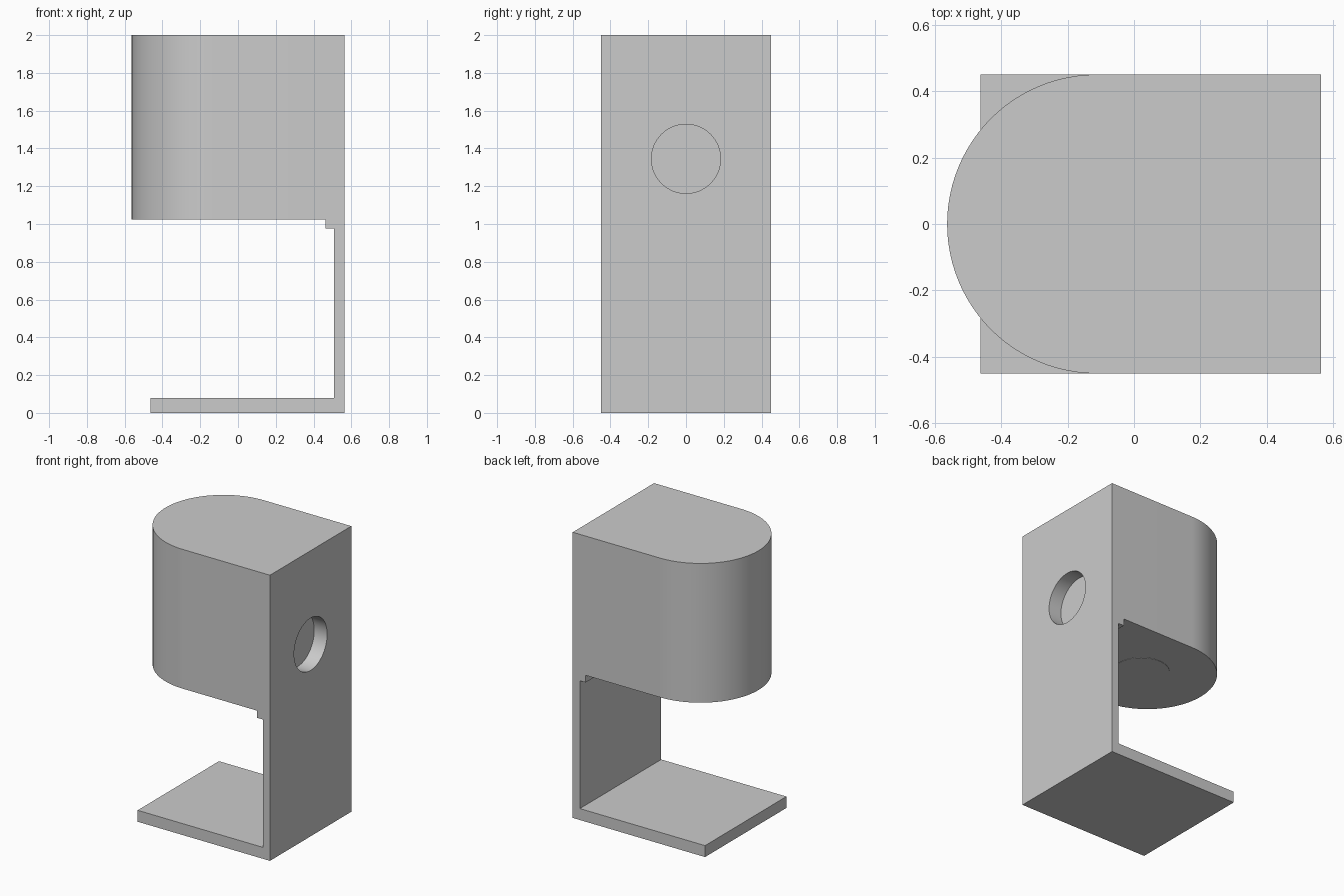
import bpy
import bmesh
from math import sin, cos, pi, radians
from mathutils import Vector

if "Cube" in bpy.data.objects:
    bpy.data.objects.remove(bpy.data.objects["Cube"])

HALF_X, HALF_Y, HEIGHT = 0.5625, 0.45, 2.0
HEAD_Z = 1.025       # underside of the rounded head
WALL_X = 0.4625      # inner face of the thick upper wall
HOLE_R = 0.183


def prism(name, points, direction):
    """Extrude a closed 3D outline along a direction into a solid."""
    bm = bmesh.new()
    face = bm.faces.new([bm.verts.new(p) for p in points])
    result = bmesh.ops.extrude_face_region(bm, geom=[face], use_keep_orig=True)
    verts = [v for v in result["geom"] if isinstance(v, bmesh.types.BMVert)]
    bmesh.ops.translate(bm, verts=verts, vec=Vector(direction))
    bmesh.ops.recalc_face_normals(bm, faces=bm.faces)
    mesh = bpy.data.meshes.new(name)
    bm.to_mesh(mesh)
    bm.free()
    obj = bpy.data.objects.new(name, mesh)
    bpy.context.collection.objects.link(obj)
    return obj


def circle(radius, start=0.0, sweep=2 * pi, steps=64, closed=True):
    count = steps if closed else steps + 1
    angles = [start + sweep * i / steps for i in range(count)]
    return [(radius * cos(a), radius * sin(a)) for a in angles]


def smooth(obj):
    bpy.ops.object.select_all(action='DESELECT')
    obj.select_set(True)
    bpy.context.view_layer.objects.active = obj
    bpy.ops.object.shade_smooth_by_angle(angle=radians(30))


def boolean(target, tool, operation):
    mod = target.modifiers.new(operation.title(), 'BOOLEAN')
    mod.operation = operation
    mod.solver = 'EXACT'
    mod.object = tool
    bpy.context.view_layer.objects.active = target
    bpy.ops.object.modifier_apply(modifier=mod.name)
    bpy.data.objects.remove(tool)


# Base, back wall and thicker upper wall: one side profile extruded across y
side = [(-0.4625, 0), (HALF_X, 0), (HALF_X, HEIGHT), (WALL_X, HEIGHT),
        (WALL_X, 0.975), (0.507, 0.975), (0.507, 0.08), (-0.4625, 0.08)]
housing = prism("housing", [(x, -HALF_Y, z) for x, z in side], (0, 2 * HALF_Y, 0))

# Rounded head: D-shaped plan, merged with the wall
arc = circle(HALF_Y, pi / 2, pi, 48, closed=False)
plan = [(x - HALF_X + HALF_Y, y) for x, y in arc] + [(0.5, -HALF_Y), (0.5, HALF_Y)]
head = prism("head", [(x, y, HEAD_Z) for x, y in plan], (0, 0, HEIGHT - HEAD_Z))
boolean(housing, head, 'UNION')

# Shallow round recess in the back wall
recess = prism("recess_cutter", [(WALL_X, a, 1.345 + b) for a, b in circle(HOLE_R)],
               (0.2, 0, 0))
boolean(housing, recess, 'DIFFERENCE')
smooth(housing)

# Near-flush round plate on the underside of the head
outlet = prism("outlet_plate",
               [(a - 0.06, b, HEAD_Z - 0.002) for a, b in circle(HOLE_R)],
               (0, 0, 0.02))
smooth(outlet)
